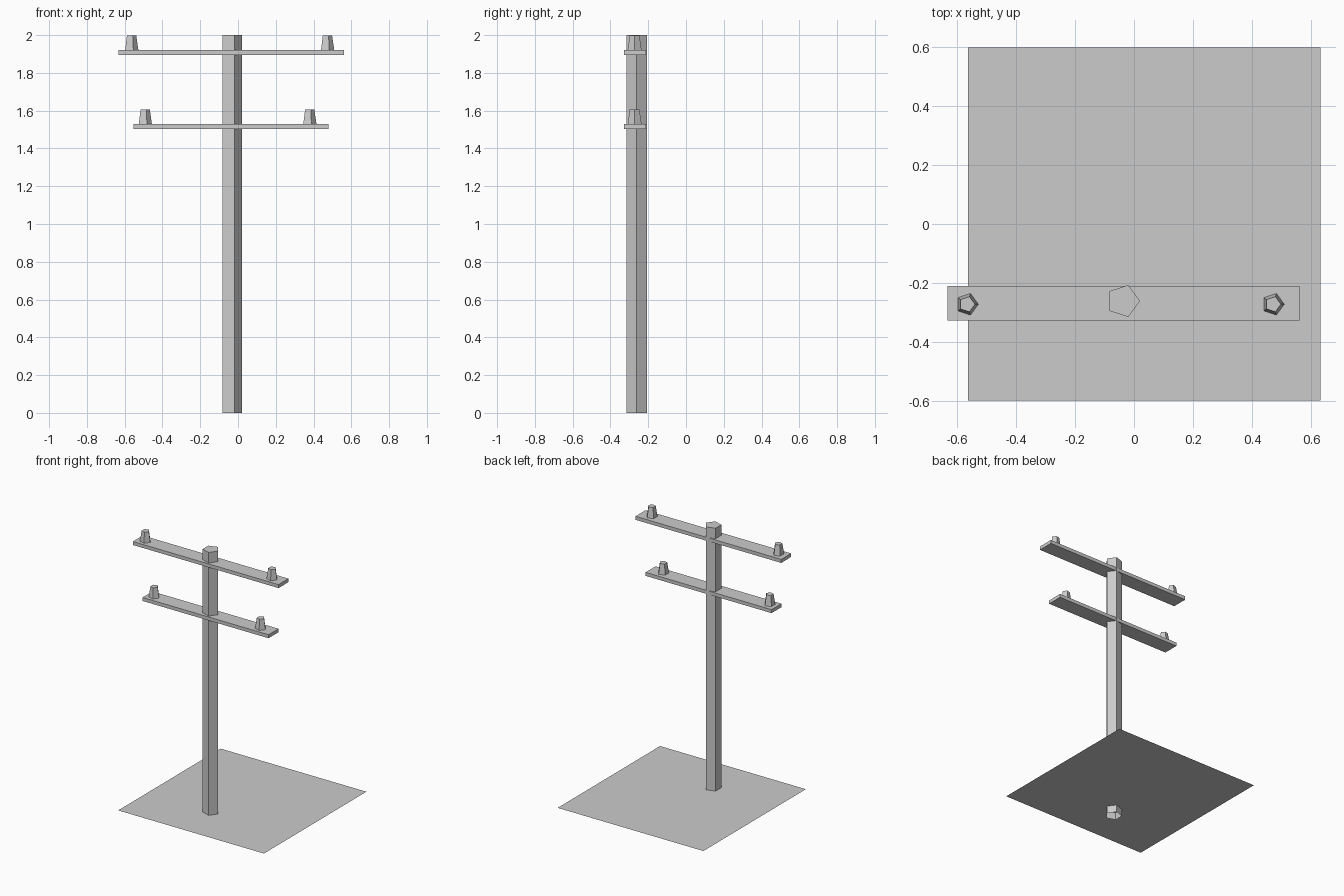
import bpy, bmesh, math
from mathutils import Matrix, Vector

if "Cube" in bpy.data.objects:
    bpy.data.objects.remove(bpy.data.objects["Cube"])


def make(name, bm):
    mesh = bpy.data.meshes.new(name)
    bm.to_mesh(mesh)
    bm.free()
    obj = bpy.data.objects.new(name, mesh)
    bpy.context.collection.objects.link(obj)
    return obj


def box(name, x0, x1, y0, y1, z0, z1):
    bm = bmesh.new()
    size = Matrix.Diagonal((x1 - x0, y1 - y0, z1 - z0, 1))
    centre = Matrix.Translation(((x0 + x1) / 2, (y0 + y1) / 2, (z0 + z1) / 2))
    bmesh.ops.create_cube(bm, size=1, matrix=centre @ size)
    return make(name, bm)


def frustum(name, x, y, z0, z1, r0, r1):
    # five-sided, one corner pointing to +x, open underneath
    bm = bmesh.new()

    def ring(r, z):
        angles = [2 * math.pi * i / 5 for i in range(5)]
        return [bm.verts.new((x + r * math.cos(a), y + r * math.sin(a), z)) for a in angles]

    low, top = ring(r0, z0), ring(r1, z1)
    for i in range(5):
        j = (i + 1) % 5
        bm.faces.new((low[i], low[j], top[j], top[i]))
    bm.faces.new(top)
    return make(name, bm)


# ground sheet, a little above the foot of the pole
bm = bmesh.new()
corners = ((-0.562, -0.599), (0.632, -0.599), (0.632, 0.599), (-0.562, 0.599))
bm.faces.new([bm.verts.new((x, y, 0.054)) for x, y in corners])
make("ground_sheet", bm)

# pole
frustum("pole", -0.037, -0.261, 0, 2, 0.057, 0.057)

# crossarms, each carrying two insulators
arms = (("upper", -0.632, 0.561, 1.896, (-0.566, 0.471)),
        ("lower", -0.553, 0.479, 1.503, (-0.494, 0.377)))
for level, x0, x1, z, pegs in arms:
    box(level + "_crossarm", x0, x1, -0.327, -0.211, z, z + 0.026)
    for side, x in zip(("left", "right"), pegs):
        frustum(f"{level}_{side}_insulator", x, -0.272, z + 0.022, z + 0.103, 0.039, 0.027)
